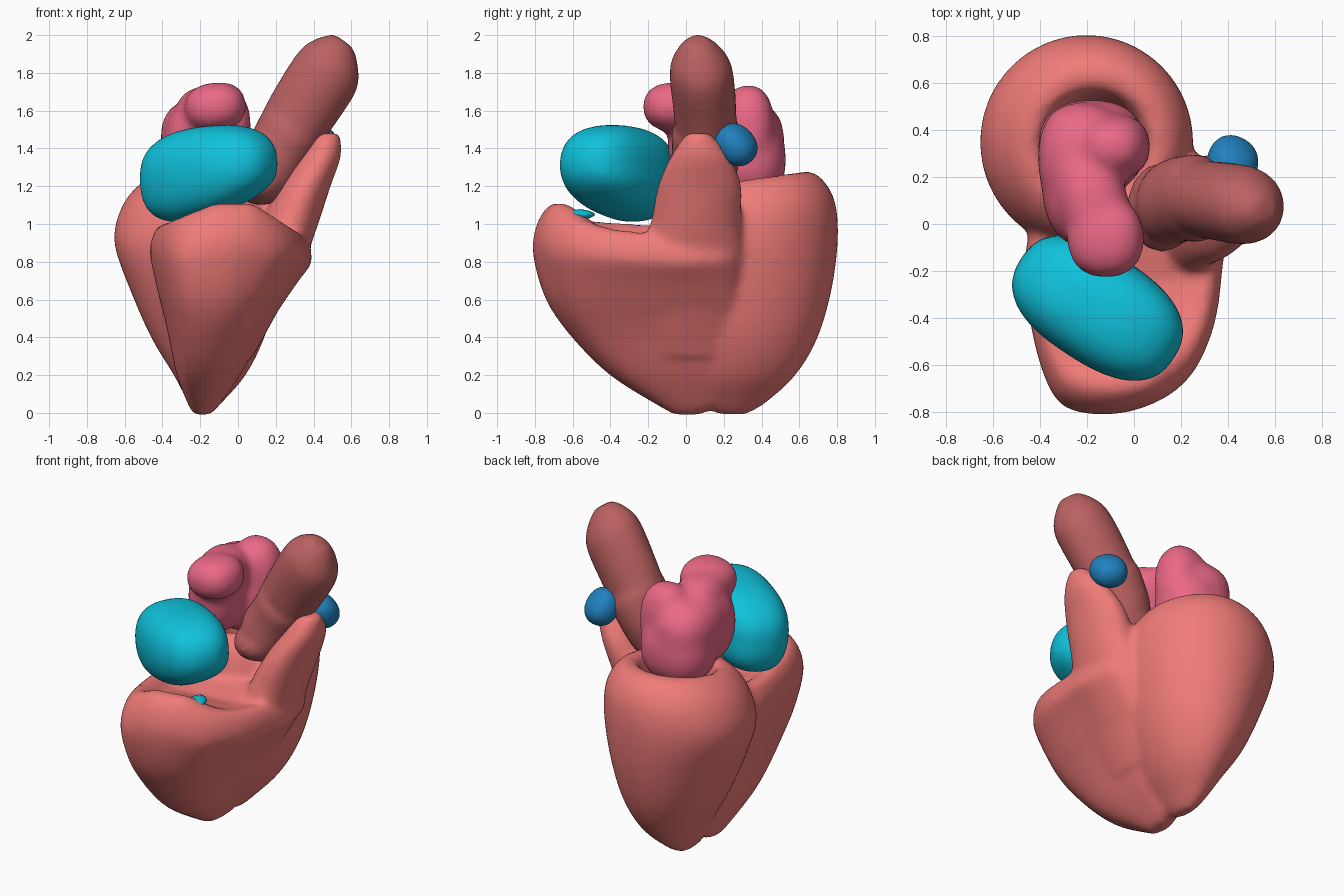
import bpy, bmesh, math
from mathutils import Vector, Matrix


def spline(pts, n, closed=False):
    """Catmull-Rom interpolation of tuples of any length."""
    out, m = [], len(pts)
    get = lambda i: Vector(pts[i % m] if closed else pts[min(max(i, 0), m - 1)])
    for i in range(m if closed else m - 1):
        a, b, c, d = (get(i + k) for k in (-1, 0, 1, 2))
        for s in range(n):
            t = s / n
            out.append(0.5 * (2 * b + (c - a) * t + (2 * a - 5 * b + 4 * c - d) * t * t
                              + (3 * b - a - 3 * c + d) * t ** 3))
    if not closed:
        out.append(get(m - 1))
    return out


def skin(bm, rings):
    """Bridge rings of points and close both ends."""
    loops = [[bm.verts.new(p) for p in r] for r in rings]
    n = len(loops[0])
    for a, b in zip(loops, loops[1:]):
        for i in range(n):
            bm.faces.new((a[i], a[(i + 1) % n], b[(i + 1) % n], b[i]))
    bm.faces.new(loops[0][::-1])
    bm.faces.new(loops[-1])


def stack(bm, outline, boxes, warp=lambda x, y, z: z):
    """Loft a unit outline (-1..1) through (z, x0, x1, y0, y1) boxes."""
    rings = []
    for z, x0, x1, y0, y1 in spline(boxes, 5):
        ring = []
        for u, v in outline:
            x = (x0 + x1) / 2 + u * (x1 - x0) / 2
            y = (y0 + y1) / 2 + v * (y1 - y0) / 2
            ring.append((x, y, warp(x, y, z)))
        rings.append(ring)
    skin(bm, rings)


def blob(bm, loc, rad, rot=(0, 0, 0), power=1.0):
    """Rounded super-ellipsoid; power below 1 is boxier."""
    m = Matrix.Translation(loc) @ Matrix.Rotation(math.radians(rot[2]), 4, 'Z') \
        @ Matrix.Rotation(math.radians(rot[1]), 4, 'Y') @ Matrix.Rotation(math.radians(rot[0]), 4, 'X')
    vs = bmesh.ops.create_icosphere(bm, subdivisions=4, radius=1)['verts']
    for v in vs:
        p = [math.copysign(abs(c) ** power, c) * r for c, r in zip(v.co, rad)]
        v.co = m @ Vector(p)


def finish(name, bm, color, smooth=6, voxel=0.02):
    bmesh.ops.recalc_face_normals(bm, faces=bm.faces)
    me = bpy.data.meshes.new(name)
    bm.to_mesh(me)
    bm.free()
    ob = bpy.data.objects.new(name, me)
    bpy.context.collection.objects.link(ob)
    mat = bpy.data.materials.new(name + "_material")
    mat.diffuse_color = (*color, 1)
    me.materials.append(mat)
    r = ob.modifiers.new("fuse", 'REMESH')
    r.mode, r.voxel_size, r.use_smooth_shade = 'VOXEL', voxel, True
    s = ob.modifiers.new("soften", 'SMOOTH')
    s.factor, s.iterations = 0.5, smooth
    return ob


circle = [(math.cos(math.tau * i / 48), math.sin(math.tau * i / 48)) for i in range(48)]

# Ventricles: thick-walled back cup
bm = bmesh.new()
stack(bm, circle, [
    (-0.01, -0.21, -0.15, 0.18, 0.32), (0.05, -0.26, -0.09, 0.08, 0.42), (0.2, -0.34, 0.04, 0.0, 0.58),
    (0.4, -0.46, 0.14, -0.05, 0.70), (0.65, -0.57, 0.21, -0.1, 0.775), (0.9, -0.655, 0.25, -0.11, 0.805),
    (1.08, -0.62, 0.24, -0.08, 0.785), (1.2, -0.53, 0.18, -0.02, 0.71), (1.24, -0.44, 0.1, 0.06, 0.62),
    (1.19, -0.39, 0.05, 0.11, 0.56), (1.0, -0.36, 0.01, 0.14, 0.53), (0.6, -0.33, -0.03, 0.16, 0.50),
    (0.35, -0.24, -0.13, 0.24, 0.38)],
    lambda x, y, z: z + 0.15 * (y - 0.35) * max(0, min(1, z - 0.3)))


# Ventricles: front crescent chamber, rim falling away to both sides
def rim_warp(x, y, z):
    drop = 0.65 * max(0, x - 0.08) + 0.4 * max(0, -0.12 - x)
    return z - drop * max(0, min(1, (z - 0.5) * 2))


crescent = spline([(-0.75, -0.85), (-0.4, -1.0), (0.15, -0.97), (0.62, -0.77), (0.88, -0.38), (0.98, 0.12),
                   (1.0, 0.6), (0.8, 0.97), (0.1, 1.0), (-0.6, 0.8), (-1.0, 0.35), (-0.97, -0.3)], 5, True)
stack(bm, crescent, [
    (-0.01, -0.23, -0.15, -0.06, 0.07), (0.04, -0.26, -0.1, -0.15, 0.15), (0.2, -0.32, 0.01, -0.40, 0.22),
    (0.4, -0.36, 0.12, -0.60, 0.27), (0.6, -0.40, 0.235, -0.735, 0.29), (0.85, -0.44, 0.34, -0.805, 0.29),
    (1.0, -0.455, 0.385, -0.785, 0.27), (1.09, -0.43, 0.37, -0.73, 0.22), (1.11, -0.39, 0.33, -0.67, 0.18),
    (1.07, -0.34, 0.28, -0.60, 0.14), (1.0, -0.29, 0.20, -0.52, 0.08)], rim_warp)

# Ventricles: outflow cone
stack(bm, circle, [
    (0.3, -0.05, 0.08, -0.2, 0.27), (0.6, 0.0, 0.245, -0.30, 0.31), (0.8, 0.06, 0.35, -0.26, 0.31),
    (1.0, 0.12, 0.425, -0.19, 0.29), (1.2, 0.22, 0.49, -0.15, 0.295), (1.36, 0.33, 0.545, -0.08, 0.23),
    (1.48, 0.41, 0.54, 0.0, 0.13)])
finish("ventricles", bm, (0.87, 0.2, 0.19), 10)

# Aorta: tube leaning up to the right, flatter toward its tip
bm = bmesh.new()
path = spline([(0.12, 0.08, 1.17, 0.13), (0.15, 0.09, 1.27, 0.17), (0.23, 0.11, 1.41, 0.175),
               (0.34, 0.10, 1.60, 0.185), (0.475, 0.08, 1.81, 0.185), (0.53, 0.07, 1.91, 0.13),
               (0.56, 0.06, 1.97, 0.06)], 5)
axis = Vector((0.58, 0, 0.81)).normalized()
side = Vector((axis.z, 0, -axis.x))
skin(bm, [[Vector(p[:3]) + side * (u * p[3]) + Vector((0, v * p[3] * (0.9 if p[2] > 1.5 else 1.05), 0))
           for u, v in circle] for p in path])
blob(bm, (0.12, 0.07, 1.22), (0.15, 0.19, 0.12))
finish("aorta", bm, (0.5, 0.12, 0.12), 8)

# Left atrium: rear body with an upper lobe and a front finger
bm = bmesh.new()
blob(bm, (-0.18, 0.33, 1.34), (0.23, 0.2, 0.22), power=0.85)
blob(bm, (-0.09, 0.33, 1.5), (0.16, 0.14, 0.24), power=0.85)
blob(bm, (-0.22, 0.28, 1.46), (0.19, 0.24, 0.2), power=0.85)
blob(bm, (-0.22, 0.12, 1.42), (0.17, 0.22, 0.24), (0, 0, 10), 0.9)
blob(bm, (-0.17, 0.08, 1.58), (0.15, 0.24, 0.15), (0, 0, 15), 0.9)
blob(bm, (-0.12, -0.06, 1.62), (0.165, 0.17, 0.13), (0, -8, 0), 0.85)
finish("left_atrium", bm, (0.83, 0.14, 0.24), 24)

# Right atrium: one rounded block, broad and low on the left, higher on the right
bm = bmesh.new()
blob(bm, (-0.155, -0.36, 1.275), (0.39, 0.235, 0.24), (0, 0, -33), 0.8)
for v in bm.verts:
    u = (v.co.x + 0.155) / 0.38
    low = max(0, min(1, (1.275 - v.co.z) / 0.24))
    v.co.z += 0.07 * u * low - 0.02 + 0.035 * u + 0.025
    v.co.y += 0.03 * low
blob(bm, (0.1, -0.56, 1.05), (0.06, 0.09, 0.03), (0, 0, 20))
finish("right_atrium", bm, (0.005, 0.54, 0.72), 8)

# Pulmonary artery stub
bm = bmesh.new()
blob(bm, (0.42, 0.265, 1.42), (0.11, 0.095, 0.12), (40, 15, -25), 0.9)
finish("pulmonary_artery", bm, (0.015, 0.22, 0.52), 4, 0.012)
